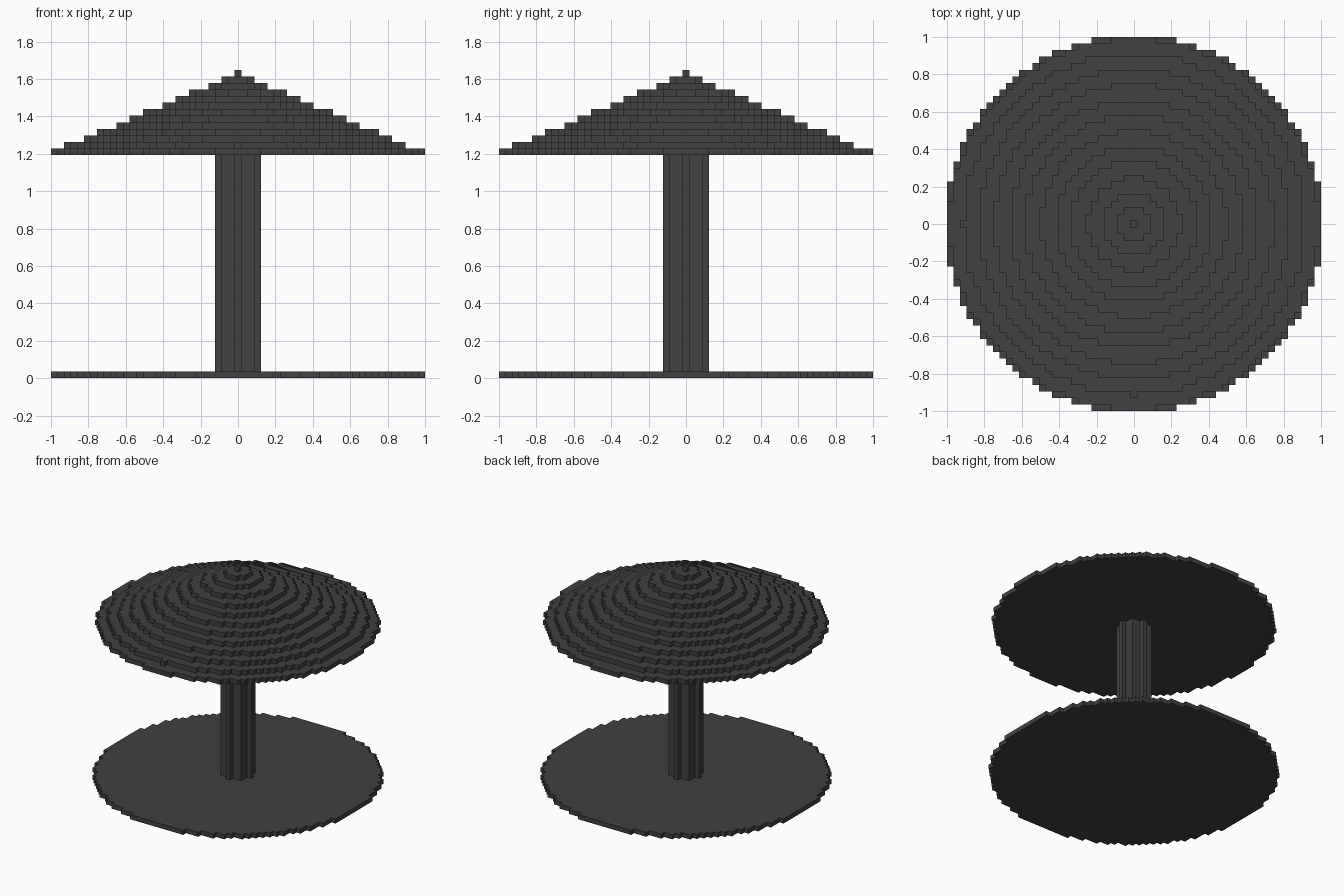
import bpy, bmesh

if "Cube" in bpy.data.objects:
    bpy.data.objects.remove(bpy.data.objects["Cube"])

V = 2 / 57  # voxel size

grey = bpy.data.materials.new("dark grey")
grey.diffuse_color = (0.052, 0.052, 0.052, 1)
grey.use_nodes = True
grey.node_tree.nodes["Principled BSDF"].inputs["Base Color"].default_value = grey.diffuse_color


def disc(radius, k):
    """Voxel cells of a round slab at layer k."""
    n = int(radius) + 1
    return {(i, j, k) for i in range(-n, n + 1) for j in range(-n, n + 1)
            if i * i + j * j <= radius * radius}


def build(name, cells):
    """Skin a set of voxels with outward faces only."""
    bm = bmesh.new()
    verts = {}

    def vert(p):
        if p not in verts:
            verts[p] = bm.verts.new(((p[0] - .5) * V, (p[1] - .5) * V, p[2] * V))
        return verts[p]

    for c in cells:
        for axis in range(3):
            u, w = (axis + 1) % 3, (axis + 2) % 3
            for side in (0, 1):
                near = list(c)
                near[axis] += 2 * side - 1
                if tuple(near) in cells:
                    continue
                quad = []
                for a, b in ((0, 0), (1, 0), (1, 1), (0, 1)):
                    p = list(c)
                    p[axis] += side
                    p[u] += a
                    p[w] += b
                    quad.append(vert(tuple(p)))
                bm.faces.new(quad if side else quad[::-1])
    mesh = bpy.data.meshes.new(name)
    bm.to_mesh(mesh)
    bm.free()
    mesh.materials.append(grey)
    bpy.context.collection.objects.link(bpy.data.objects.new(name, mesh))


# Flat round base
build("base", disc(28.7, 0))

# Central column
build("column", set().union(*(disc(3.05, k) for k in range(1, 34))))

# Stepped conical canopy, with two stray blocks on its second step
canopy = disc(28.2, 34)
for step in range(1, 13):
    canopy |= disc(25.98 - 2.35 * (step - 1), 34 + step)
canopy |= {(-26, 0, 35), (0, -26, 35)}
build("canopy", canopy)
